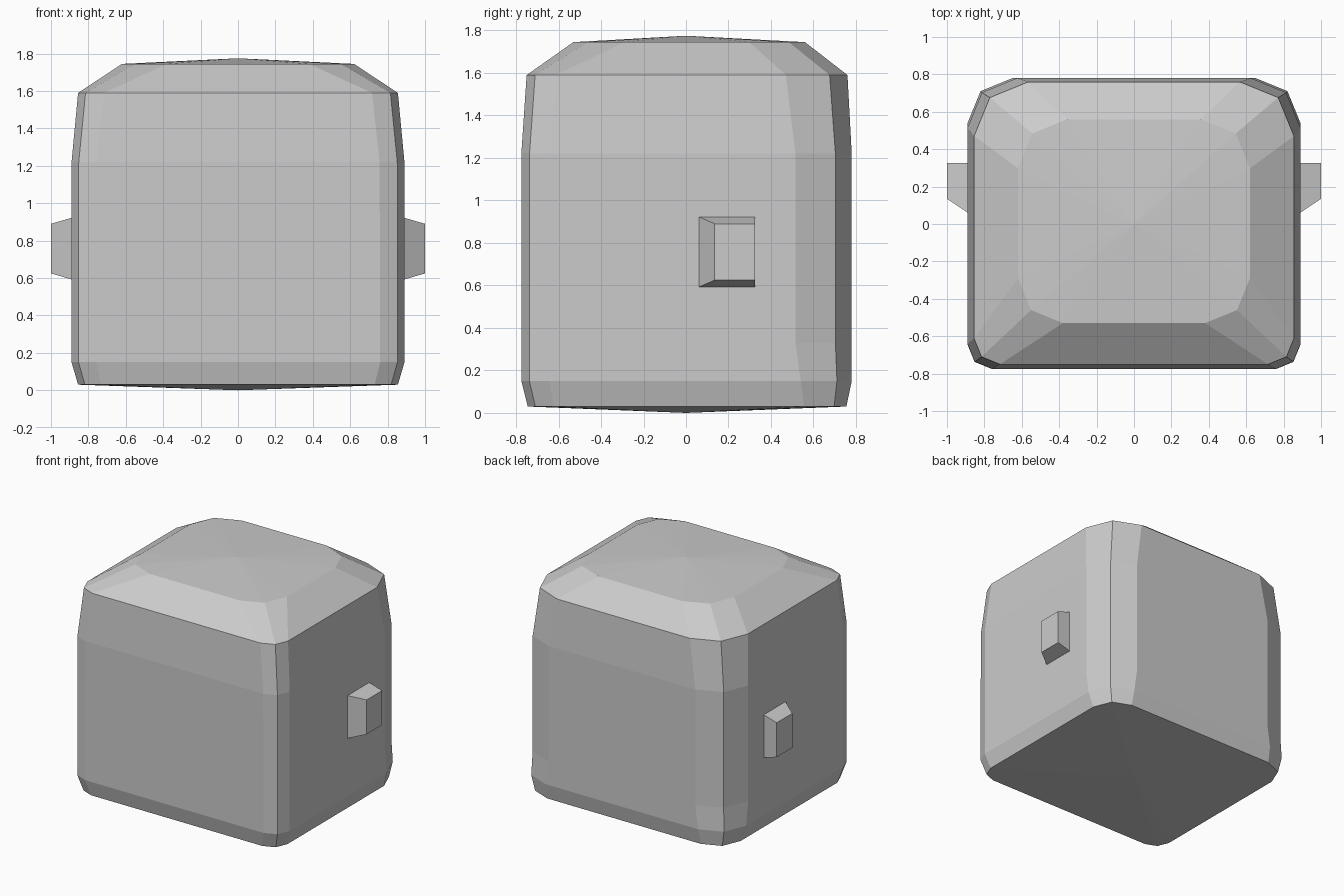
import bpy
import bmesh

cube = bpy.data.objects.get("Cube")
if cube:
    bpy.data.objects.remove(cube, do_unlink=True)

grey = bpy.data.materials.new("plain_grey")
grey.use_nodes = True
colour = (0.6, 0.6, 0.6, 1)
grey.diffuse_color = colour
for node in grey.node_tree.nodes:
    if node.type == 'BSDF_PRINCIPLED':
        node.inputs["Base Color"].default_value = colour


def finish(bm, name):
    """Turn a bmesh into a flat shaded grey object."""
    bmesh.ops.recalc_face_normals(bm, faces=bm.faces)
    mesh = bpy.data.meshes.new(name)
    bm.to_mesh(mesh)
    bm.free()
    mesh.materials.append(grey)
    obj = bpy.data.objects.new(name, mesh)
    bpy.context.collection.objects.link(obj)
    return obj


def rounded_ring(z, half_width, front, back, front_cut, back_cut):
    """Rectangle outline with each corner cut by two facets."""
    f, b = front_cut * 0.29, back_cut * 0.29
    side = [
        (half_width - front_cut, front, z),
        (half_width - f, front + f, z),
        (half_width, front + front_cut, z),
        (half_width, back - back_cut, z),
        (half_width - b, back - b, z),
        (half_width - back_cut, back, z),
    ]
    return side + [(-x, y, z) for x, y, z in reversed(side)]


def bridge(bm, lower, upper):
    count = len(lower)
    for i in range(count):
        j = (i + 1) % count
        bm.faces.new((lower[i], lower[j], upper[j], upper[i]))


def fan(bm, ring, z):
    tip = bm.verts.new((0, 0, z))
    for i, vert in enumerate(ring):
        bm.faces.new((vert, ring[(i + 1) % len(ring)], tip))


# Head block: height, half width, front, back, front cut, back cut
levels = [
    (0.03, 0.855, -0.745, 0.755, 0.125, 0.20),
    (0.15, 0.89, -0.775, 0.78, 0.13, 0.24),
    (0.33, 0.89, -0.775, 0.78, 0.13, 0.265),
    (1.22, 0.89, -0.775, 0.78, 0.133, 0.265),
    (1.59, 0.855, -0.75, 0.76, 0.138, 0.29),
    (1.745, 0.62, -0.53, 0.56, 0.24, 0.262),
]
bm = bmesh.new()
rings = [[bm.verts.new(p) for p in rounded_ring(*level)] for level in levels]
for lower, upper in zip(rings, rings[1:]):
    bridge(bm, lower, upper)
fan(bm, rings[0], 0)
fan(bm, rings[-1], 1.775)
finish(bm, "head_block")


# Ears: tapered blocks with a straight back
def ear(name, sign):
    bm = bmesh.new()
    loops = []
    for x, front, low, high in ((0.88, 0.055, 0.59, 0.925),
                                (1.0, 0.135, 0.625, 0.89)):
        back = 0.325
        outline = ((front, low), (back, low), (back, high), (front, high))
        loops.append([bm.verts.new((sign * x, y, z)) for y, z in outline])
    bridge(bm, *loops)
    for loop in loops:
        bm.faces.new(loop)
    finish(bm, name)


ear("left_ear", 1)
ear("right_ear", -1)
